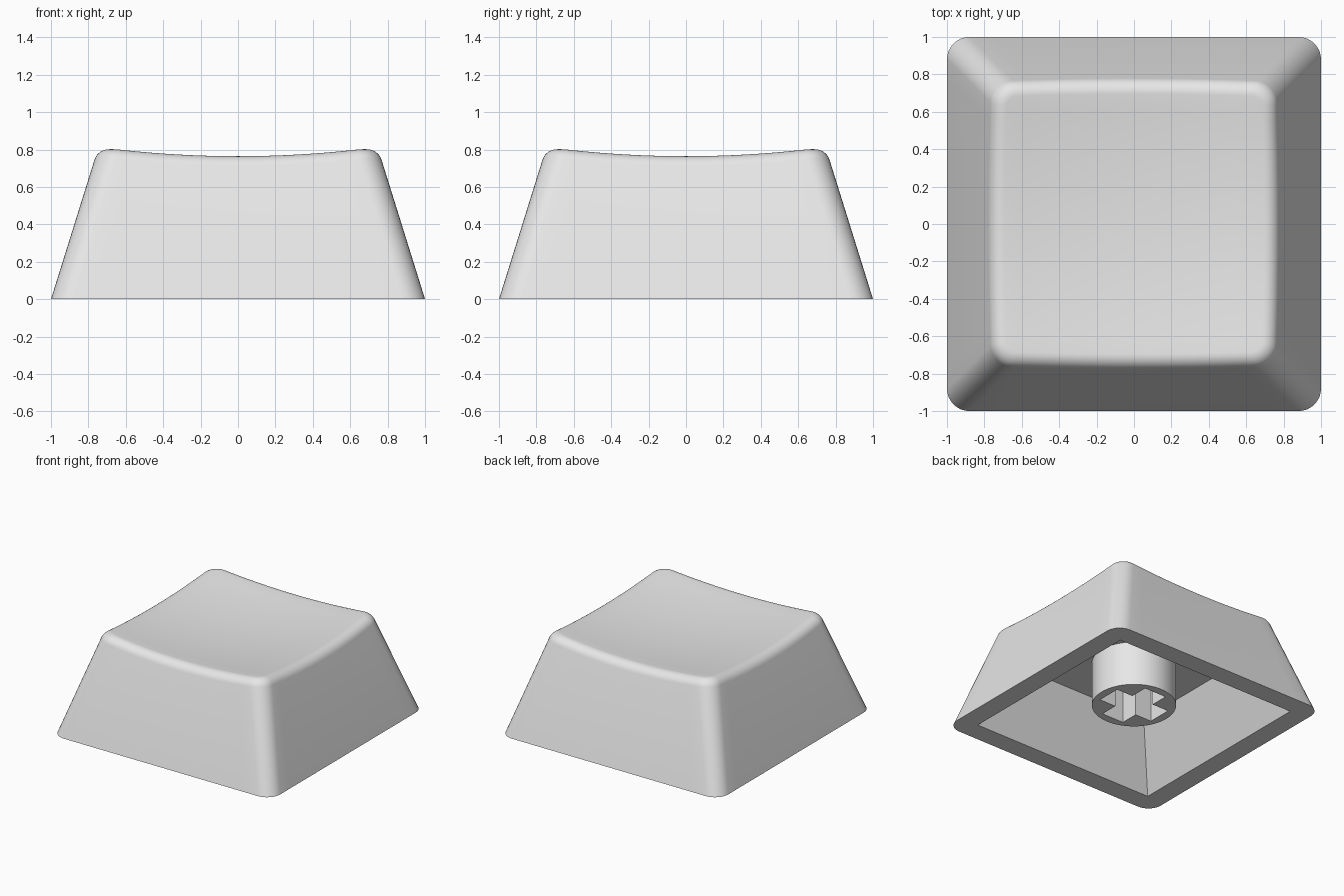
import bpy, bmesh, math
from mathutils import Vector

if "Cube" in bpy.data.objects:
    bpy.data.objects.remove(bpy.data.objects["Cube"])

SLOPE, RADIUS, FILLET = 0.312, 0.12, 0.065     # side draft, corner radius, top edge rounding
CEIL_Z, CEIL_HALF, OPEN_HALF = 0.48, 0.60, 0.835
ARC, FLAT, ROUND = 8, 16, 7

grey = bpy.data.materials.new("grey_plastic")
grey.diffuse_color = (0.8, 0.8, 0.8, 1)
grey.use_nodes = True
grey.node_tree.nodes["Principled BSDF"].inputs["Base Color"].default_value = grey.diffuse_color


def dish(x, y):
    return 0.72 + 0.091 * (x * x + y * y)


def outline():
    """Rounded square as (corner-centre factor, outward normal) pairs."""
    pts = []
    for q in range(4):
        a0 = q * math.pi / 2
        a1 = a0 + math.pi / 2
        u = Vector((math.cos(a0 + math.pi / 4), math.sin(a0 + math.pi / 4))) * math.sqrt(2)
        v = Vector((-u.y, u.x))
        for i in range(ARC + 1):
            a = a0 + (a1 - a0) * i / ARC
            pts.append((u, Vector((math.cos(a), math.sin(a)))))
        n = Vector((math.cos(a1), math.sin(a1)))
        for i in range(1, FLAT):
            pts.append((u.lerp(v, i / FLAT), n))
    return pts


def section(u, n, z):
    p = u * (1 - SLOPE * z - RADIUS) + n * RADIUS
    return Vector((p.x, p.y, z))


def profile(u, n):
    """Points from the base, up the side, over the rounded edge, into the dish."""
    base = section(u, n, 0)
    edge = section(u, n, 0.75)
    for _ in range(12):
        edge = section(u, n, dish(edge.x, edge.y))
    a = edge + (base - edge).normalized() * FILLET
    cx, cy = edge.x - n.x * FILLET, edge.y - n.y * FILLET
    c = Vector((cx, cy, dish(cx, cy)))
    w = math.cos((a - edge).angle(edge - c) / 2)
    pts = [base]
    for i in range(ROUND + 1):
        t = i / ROUND
        k = ((1 - t) ** 2, 2 * w * t * (1 - t), t * t)
        pts.append((a * k[0] + edge * k[1] + c * k[2]) / sum(k))
    for s in (0.88, 0.75, 0.6, 0.45, 0.3, 0.15):
        pts.append(Vector((cx * s, cy * s, dish(cx * s, cy * s))))
    return pts


def add_loop(bm, coords):
    return [bm.verts.new(c) for c in coords]


def bridge(bm, a, b):
    for i in range(len(a)):
        j = (i + 1) % len(a)
        bm.faces.new((a[i], a[j], b[j], b[i]))


def fill_between(bm, a, b):
    """Flat face with a hole, between two loops at one height."""
    edges = []
    for loop in (a, b):
        for i in range(len(loop)):
            pair = (loop[i], loop[(i + 1) % len(loop)])
            edges.append(bm.edges.get(pair) or bm.edges.new(pair))
    bmesh.ops.triangle_fill(bm, edges=edges, use_beauty=True, normal=(0, 0, -1))


def finish(bm, name):
    bmesh.ops.recalc_face_normals(bm, faces=bm.faces)
    mesh = bpy.data.meshes.new(name)
    bm.to_mesh(mesh)
    bm.free()
    mesh.materials.append(grey)
    ob = bpy.data.objects.new(name, mesh)
    bpy.context.collection.objects.link(ob)
    bpy.ops.object.select_all(action='DESELECT')
    ob.select_set(True)
    bpy.context.view_layer.objects.active = ob
    bpy.ops.object.shade_smooth_by_angle(angle=math.radians(30))


# cap shell: drafted sides, rounded edge, dished top, hollow underside
bm = bmesh.new()
rings = [add_loop(bm, ring) for ring in zip(*[profile(u, n) for u, n in outline()])]
for lower, upper in zip(rings, rings[1:]):
    bridge(bm, lower, upper)
centre = bm.verts.new((0, 0, dish(0, 0)))
last = rings[-1]
for i in range(len(last)):
    bm.faces.new((last[i], last[(i + 1) % len(last)], centre))


def square(h, z):
    return [(h, h, z), (-h, h, z), (-h, -h, z), (h, -h, z)]


mouth = add_loop(bm, square(OPEN_HALF, 0))
ceiling = add_loop(bm, square(CEIL_HALF, CEIL_Z))
bridge(bm, mouth, ceiling)
bm.faces.new(ceiling)
fill_between(bm, rings[0], mouth)
finish(bm, "cap_shell")

# stem: round post with a cross-shaped socket
bm = bmesh.new()
L, W = 0.25, 0.10
cross = []
for q in range(4):
    c, s = round(math.cos(q * math.pi / 2)), round(math.sin(q * math.pi / 2))
    for x, y in ((L, -W), (L, W), (W, W)):
        cross.append((x * c - y * s, x * s + y * c))
circle = [(0.317 * math.cos(i * math.tau / 64), 0.317 * math.sin(i * math.tau / 64))
          for i in range(64)]
low, high = 0.112, CEIL_Z + 0.01
walls = []
for shape in (circle, cross):
    a = add_loop(bm, [(x, y, low) for x, y in shape])
    b = add_loop(bm, [(x, y, high) for x, y in shape])
    bridge(bm, a, b)
    walls.append((a, b))
fill_between(bm, walls[0][0], walls[1][0])
fill_between(bm, walls[0][1], walls[1][1])
finish(bm, "stem")
